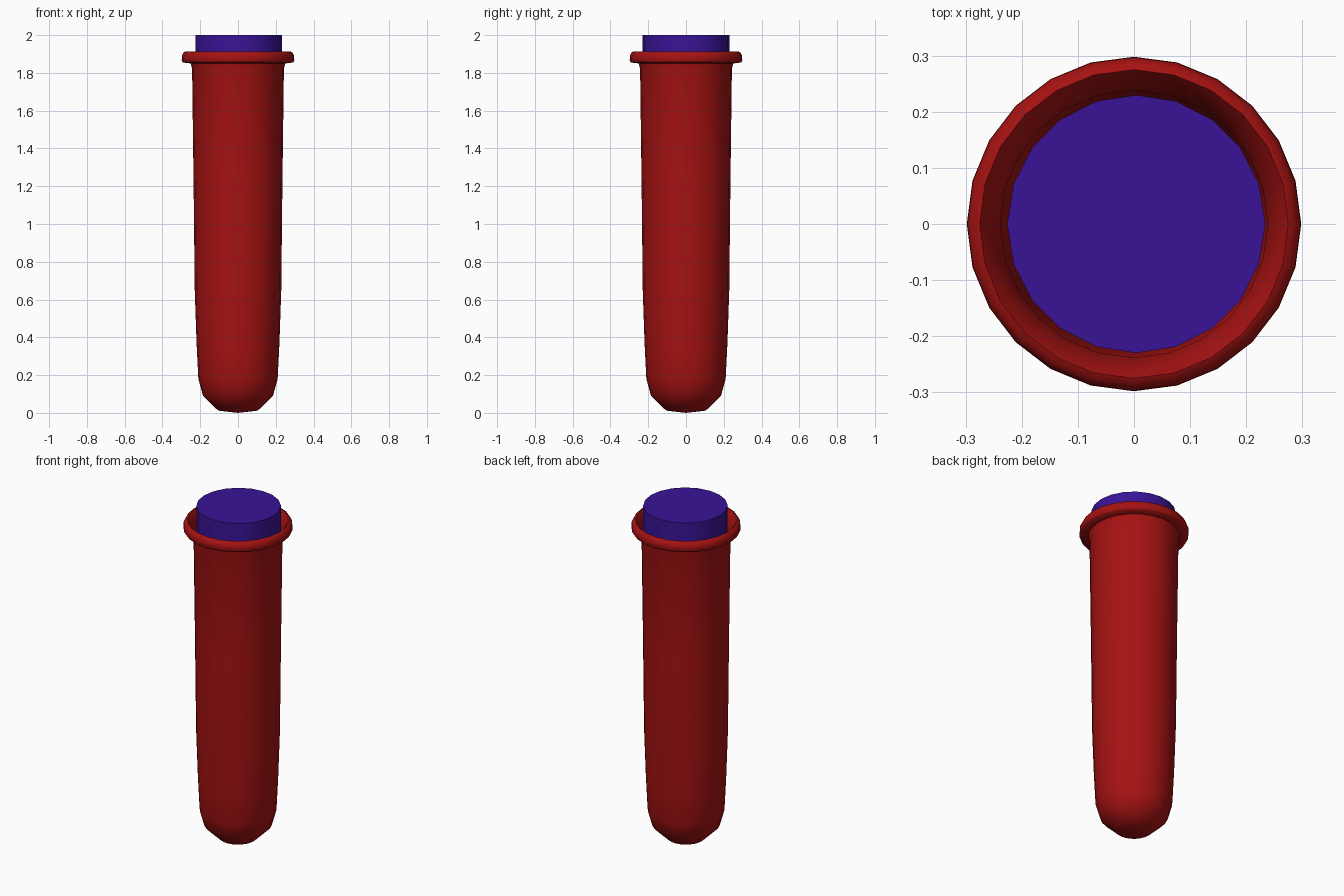
import bpy, bmesh, math

if "Cube" in bpy.data.objects:
    bpy.data.objects.remove(bpy.data.objects["Cube"])


def material(name, color):
    m = bpy.data.materials.new(name)
    m.diffuse_color = color
    m.use_nodes = True
    m.node_tree.nodes["Principled BSDF"].inputs["Base Color"].default_value = m.diffuse_color
    return m


def lathe(name, profile, sides, mat, x=0.0, angle=50):
    """Revolve an (r, z) profile about z; r = 0 ends become poles."""
    bm = bmesh.new()
    rings = []
    for r, z in profile:
        if r == 0:
            rings.append([bm.verts.new((x, 0, z))] * sides)
        else:
            rings.append([bm.verts.new((x + r * math.cos(math.tau * i / sides),
                                        r * math.sin(math.tau * i / sides), z))
                          for i in range(sides)])
    for a, b in zip(rings, rings[1:]):
        for i in range(sides):
            j = (i + 1) % sides
            quad = [a[i], a[j], b[j], b[i]]
            bm.faces.new(list(dict.fromkeys(quad)))
    bmesh.ops.recalc_face_normals(bm, faces=bm.faces)
    mesh = bpy.data.meshes.new(name)
    bm.to_mesh(mesh)
    bm.free()
    obj = bpy.data.objects.new(name, mesh)
    bpy.context.collection.objects.link(obj)
    mesh.materials.append(mat)
    bpy.ops.object.select_all(action='DESELECT')
    obj.select_set(True)
    bpy.context.view_layer.objects.active = obj
    bpy.ops.object.shade_smooth_by_angle(angle=math.radians(angle))
    return obj


red = material("tube_red", (0.38, 0.006, 0.006, 1))
violet = material("stopper_violet", (0.042, 0.007, 0.31, 1))

# Tube: rounded base, slightly flared wall, rolled lip, thin inner wall
lathe("tube", [
    (0, 0), (0.105, 0.012), (0.185, 0.09), (0.21, 0.18), (0.219, 0.36),
    (0.229, 0.65), (0.235, 1.2), (0.243, 1.82), (0.25, 1.85),
    (0.292, 1.855), (0.298, 1.865), (0.297, 1.89), (0.288, 1.908),
    (0.275, 1.914), (0.262, 1.895), (0.248, 1.862), (0.238, 1.82),
    (0.229, 1.2), (0.221, 0.65), (0.211, 0.36), (0.2, 0.18),
    (0.176, 0.1), (0.1, 0.024), (0, 0.015)], 24, red, angle=60)

# Stopper: long plug reaching down inside the tube
lathe("stopper", [(0, 0.4), (0.204, 0.4), (0.22, 1.2), (0.23, 1.85),
                  (0.23, 2.0), (0, 2.0)], 20, violet, x=0.004)
